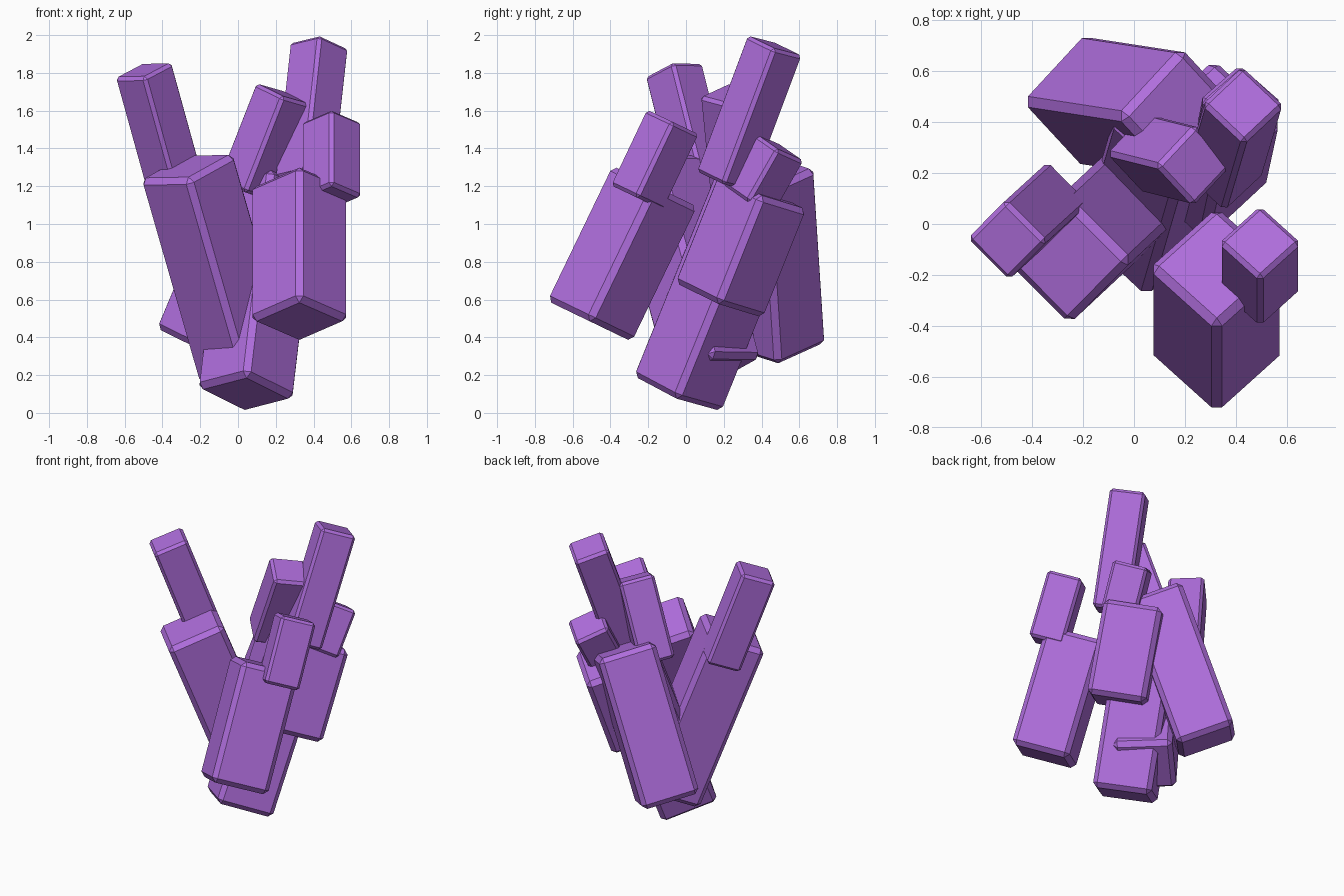
import bpy
import bmesh
import math
from mathutils import Vector, Matrix

cube = bpy.data.objects.get("Cube")
if cube:
    bpy.data.objects.remove(cube, do_unlink=True)

# Single violet crystal colour
violet = bpy.data.materials.new("violet_crystal")
violet.use_nodes = True
colour = (0.43, 0.155, 0.72, 1.0)
violet.diffuse_color = colour
violet.node_tree.nodes["Principled BSDF"].inputs["Base Color"].default_value = colour


def crystal(name, base, tip, width, chamfer):
    """Square chamfered prism from base centre to tip centre, turned on its corner."""
    base, tip = Vector(base), Vector(tip)
    axis = tip - base
    tilt = Vector((0, 0, 1)).rotation_difference(axis).to_matrix().to_4x4()
    place = (Matrix.Translation((base + tip) / 2) @ tilt
             @ Matrix.Rotation(math.radians(45), 4, 'Z')
             @ Matrix.Diagonal((width, width, axis.length, 1)))
    bm = bmesh.new()
    bmesh.ops.create_cube(bm, size=1, matrix=place)
    bmesh.ops.bevel(bm, geom=bm.edges[:], offset=chamfer, segments=1,
                    affect='EDGES', clamp_overlap=True)
    bmesh.ops.recalc_face_normals(bm, faces=bm.faces[:])
    mesh = bpy.data.meshes.new(name)
    bm.to_mesh(mesh)
    bm.free()
    mesh.materials.append(violet)
    bpy.context.collection.objects.link(bpy.data.objects.new(name, mesh))


# Large shards: base centre, tip centre
large = {
    "right": ((0.04, 0.15, 0.225), (-0.27, -0.14, 1.305)),
    "centre": ((0.04, -0.045, 0.10), (0.17, 0.40, 1.20)),
    "front_left": ((0.325, -0.51, 0.485), (0.325, -0.165, 1.20)),
    "left": ((0.27, 0.175, 0.595), (0.32, 0.405, 1.17)),
    "back": ((-0.20, 0.485, 0.35), (0.19, 0.425, 1.28)),
}
# Small shards growing from the tips of the large ones
small = {
    "right": ((-0.33, 0.09, 1.20), (-0.50, -0.065, 1.815)),
    "centre": ((0.35, 0.20, 1.225), (0.43, 0.47, 1.945)),
    "front_left": ((0.495, -0.26, 1.14), (0.495, -0.07, 1.54)),
    "left": ((0.39, 0.33, 1.13), (0.42, 0.49, 1.41)),
    "back": ((0.04, 0.28, 1.18), (0.24, 0.23, 1.69)),
}
for side, (base, tip) in large.items():
    crystal(side + "_large_shard", base, tip, 0.38, 0.03)
for side, (base, tip) in small.items():
    crystal(side + "_small_shard", base, tip, 0.23, 0.018)
